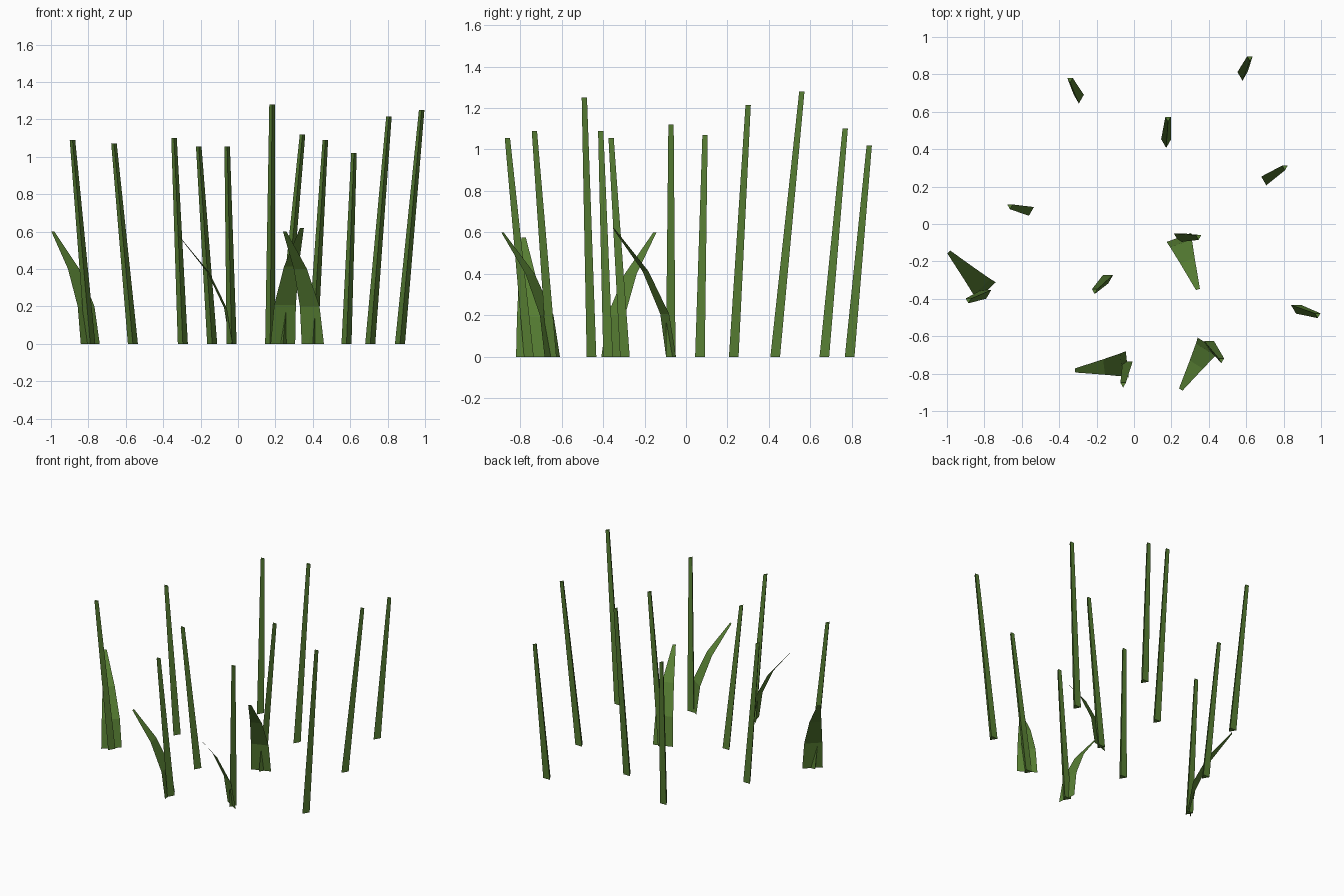
import bpy, math
from mathutils import Vector

if "Cube" in bpy.data.objects:
    bpy.data.objects.remove(bpy.data.objects["Cube"])

green = bpy.data.materials.new("reed green")
green.diffuse_color = (0.098, 0.215, 0.034, 1)
green.use_nodes = True
green.node_tree.nodes["Principled BSDF"].inputs["Base Color"].default_value = green.diffuse_color


def make(name, verts, faces):
    me = bpy.data.meshes.new(name)
    me.from_pydata(verts, [], faces)
    me.materials.append(green)
    ob = bpy.data.objects.new(name, me)
    bpy.context.collection.objects.link(ob)
    return ob


def ring(c, r):
    # triangle with one corner toward the front
    return [c + Vector((r * math.cos(a), r * math.sin(a), 0))
            for a in (math.radians(-90 + 120 * i) for i in range(3))]


def stem(name, bx, by, tx, ty, h):
    v = ring(Vector((bx, by, 0)), 0.031) + ring(Vector((tx, ty, h)), 0.017)
    f = [(i, (i + 1) % 3, (i + 1) % 3 + 3, i + 3) for i in range(3)]
    make(name, v, f + [(2, 1, 0), (3, 4, 5)])


def leaf(name, bx, by, tx, ty, h):
    # flat blade of three segments that arcs outward and tapers
    base, out = Vector((bx, by, 0)), Vector((tx - bx, ty - by, 0))
    side = Vector((-out.y, out.x, 0)).normalized()
    v = []
    for i in range(4):
        t = i / 3
        c = base + out * t * t + Vector((0, 0, h * t))
        w = 0.07 - 0.059 * t ** 1.8
        v += [c - side * w, c + side * w]
    make(name, v, [(2 * i, 2 * i + 2, 2 * i + 3, 2 * i + 1) for i in range(3)])


# Stems: base x, base y, top x, top y, height
stems = [
    (-0.295, 0.675, -0.342, 0.772, 1.10),
    (0.58, 0.797, 0.62, 0.888, 1.02),
    (0.172, 0.438, 0.182, 0.563, 1.28),
    (0.707, 0.238, 0.807, 0.304, 1.215),
    (-0.562, 0.075, -0.663, 0.096, 1.07),
    (0.24, -0.066, 0.345, -0.068, 1.12),
    (-0.138, -0.287, -0.21, -0.357, 1.055),
    (-0.79, -0.368, -0.885, -0.407, 1.09),
    (0.866, -0.448, 0.982, -0.486, 1.25),
    (0.40, -0.64, 0.467, -0.727, 1.09),
    (-0.034, -0.75, -0.058, -0.857, 1.055),
]
for i, s in enumerate(stems):
    stem(f"reed_stem_{i + 1}", *s)

# Leaves: base x, base y, tip x, tip y, height
leaves = [
    (-0.79, -0.36, -0.99, -0.15, 0.60),
    (-0.036, -0.75, -0.315, -0.783, 0.575),
    (0.40, -0.645, 0.25, -0.885, 0.60),
    (0.24, -0.072, 0.342, -0.35, 0.62),
]
for i, s in enumerate(leaves):
    leaf(f"reed_leaf_{i + 1}", *s)
